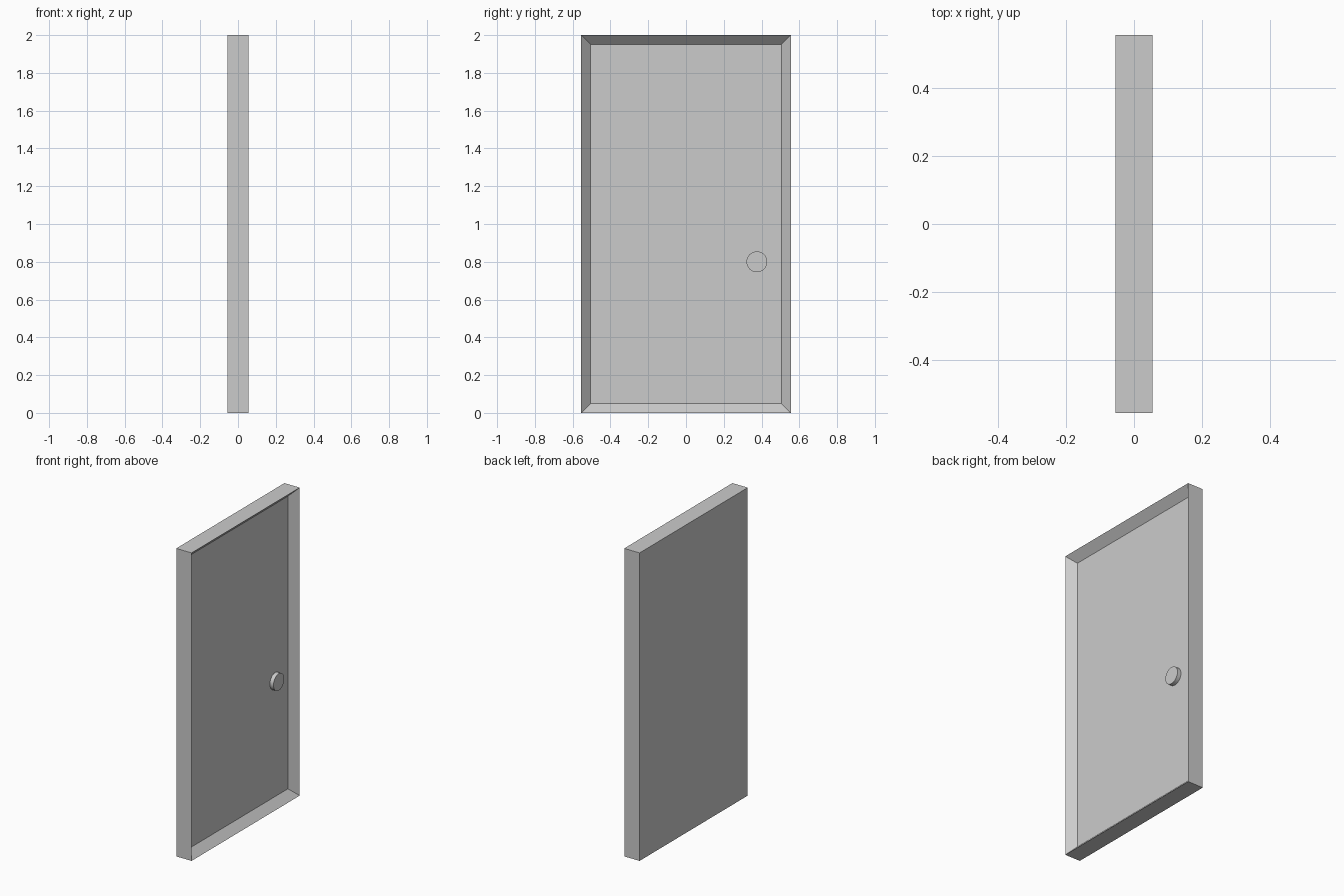
import bpy
import bmesh
from math import pi
from mathutils import Matrix, Vector

cube = bpy.data.objects.get("Cube")
if cube:
    bpy.data.objects.remove(cube, do_unlink=True)

HALF_X, HALF_Y, HEIGHT = 0.055, 0.555, 2.0
RIM = 0.05            # width and depth of the sloping surround
PANEL_X = HALF_X - RIM

# One plain grey for the whole door
grey = bpy.data.materials.new("plain_grey")
grey.use_nodes = True
colour = (0.6, 0.6, 0.6, 1)
grey.diffuse_color = colour
grey.node_tree.nodes["Principled BSDF"].inputs["Base Color"].default_value = colour


def finish(bm, name):
    mesh = bpy.data.meshes.new(name)
    bm.to_mesh(mesh)
    bm.free()
    mesh.materials.append(grey)
    obj = bpy.data.objects.new(name, mesh)
    bpy.context.collection.objects.link(obj)
    return obj


# Door slab: a box whose +x face is inset and pushed in
bm = bmesh.new()
size = Matrix.Diagonal((2 * HALF_X, 2 * HALF_Y, HEIGHT, 1))
bmesh.ops.create_cube(bm, size=1, matrix=Matrix.Translation((0, 0, HEIGHT / 2)) @ size)
bm.normal_update()
panel = max(bm.faces, key=lambda f: f.normal.x)
bmesh.ops.inset_region(bm, faces=[panel], thickness=RIM, use_even_offset=True)
bmesh.ops.translate(bm, verts=panel.verts[:], vec=Vector((-RIM, 0, 0)))
finish(bm, "door_slab")

# Round knob: a short disc standing on the recessed panel
KNOB_BACK, KNOB_FRONT = PANEL_X - 0.005, 0.031
bm = bmesh.new()
place = Matrix.Translation(((KNOB_BACK + KNOB_FRONT) / 2, 0.375, 0.8))
bmesh.ops.create_cone(bm, cap_ends=True, segments=32, radius1=0.055, radius2=0.055,
                      depth=KNOB_FRONT - KNOB_BACK,
                      matrix=place @ Matrix.Rotation(pi / 2, 4, "Y"))
knob = finish(bm, "door_knob")
bpy.ops.object.select_all(action="DESELECT")
knob.select_set(True)
bpy.context.view_layer.objects.active = knob
bpy.ops.object.shade_smooth_by_angle()
